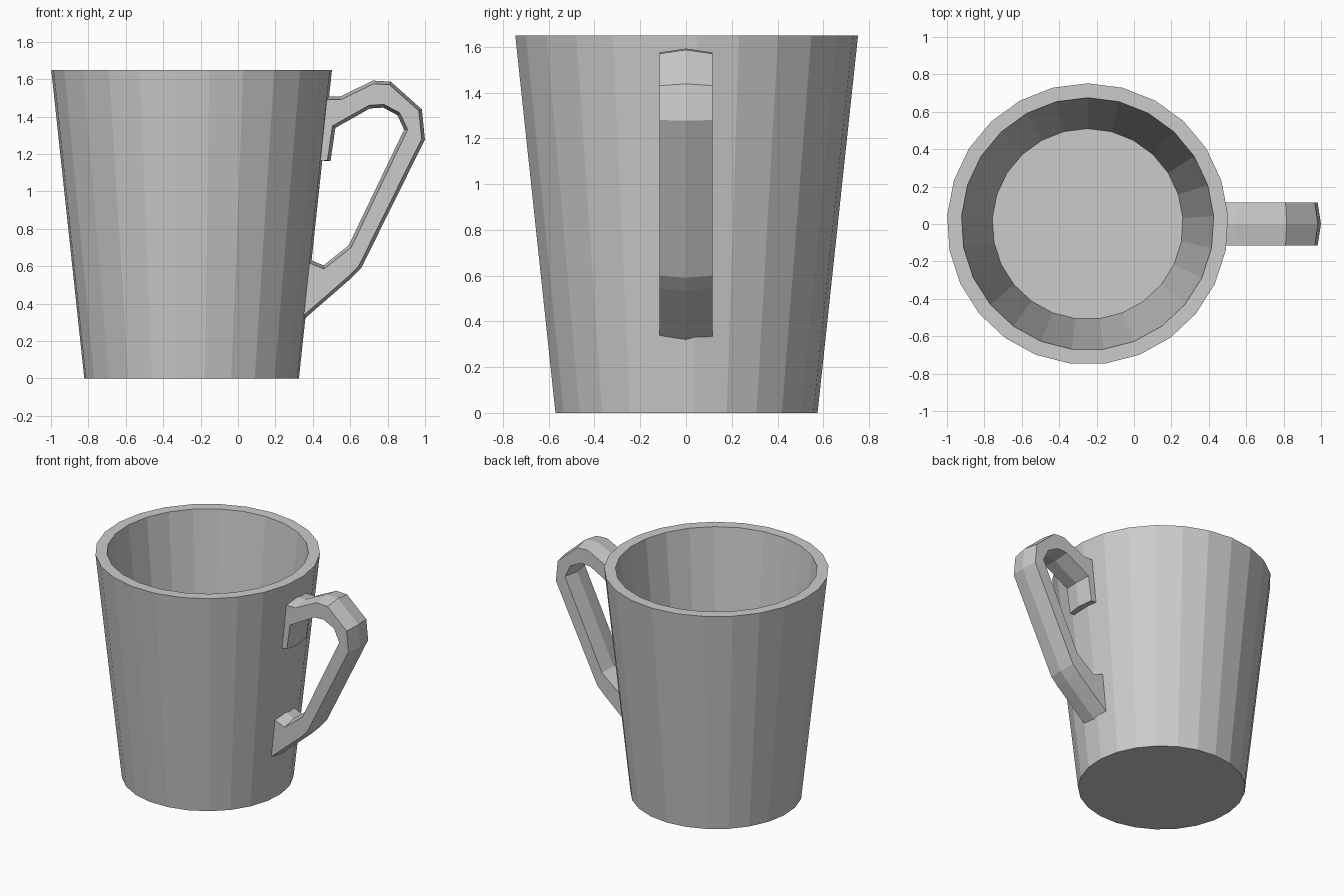
import bpy, bmesh
from math import radians, cos, sin, pi
from mathutils import Vector

default = bpy.data.objects.get("Cube")
if default:
    bpy.data.objects.remove(default)

GREY = (0.6, 0.6, 0.6, 1)
ceramic = bpy.data.materials.new("grey ceramic")
ceramic.use_nodes = True
ceramic.diffuse_color = GREY
ceramic.node_tree.nodes["Principled BSDF"].inputs["Base Color"].default_value = GREY


def finish(bm, name):
    """Turn a bmesh into a flat-shaded object."""
    bmesh.ops.recalc_face_normals(bm, faces=bm.faces)
    mesh = bpy.data.meshes.new(name)
    bm.to_mesh(mesh)
    bm.free()
    mesh.materials.append(ceramic)
    obj = bpy.data.objects.new(name, mesh)
    bpy.context.collection.objects.link(obj)
    return obj


def bridge(bm, a, b):
    """Join two closed loops of equal length with quads."""
    for i in range(len(a)):
        j = (i + 1) % len(a)
        bm.faces.new((a[i], a[j], b[j], b[i]))


# Cup: tapered wall with thickness, from base centre up and back down to the floor
SIDES = 25
CUP_X = -0.248
profile = [(0.575, 0), (0.752, 1.65), (0.675, 1.65), (0.51, 0.14)]
bm = bmesh.new()
rings = []
for radius, z in profile:
    angles = [pi / 2 + 2 * pi * i / SIDES for i in range(SIDES)]
    rings.append([bm.verts.new((CUP_X + radius * cos(a), radius * sin(a), z)) for a in angles])
for lower, upper in zip(rings, rings[1:]):
    bridge(bm, lower, upper)
bm.faces.new(rings[0])
bm.faces.new(rings[-1])
finish(bm, "cup")


# Handle: side outline, with a shallow ridge along the middle of its edges
HALF_WIDTH = 0.115
RIDGE = 0.017
outer = [(0.45, 1.49), (0.55, 1.49), (0.725, 1.575), (0.81, 1.57), (0.967, 1.43),
         (0.982, 1.28), (0.645, 0.6), (0.59, 0.545), (0.32, 0.31)]
inner = [(0.35, 0.63), (0.46, 0.585), (0.605, 0.7), (0.907, 1.33), (0.865, 1.42),
         (0.78, 1.465), (0.7, 1.46), (0.505, 1.35), (0.478, 1.165)]
tab_end = [(0.42, 1.165)]


def raised(path):
    """Offset an open path to its left by the ridge height."""
    pts = [Vector(p) for p in path]
    normals = []
    for a, b in zip(pts, pts[1:]):
        d = (b - a).normalized()
        normals.append(Vector((-d.y, d.x)))
    result = []
    for i, p in enumerate(pts):
        before, after = normals[max(i - 1, 0)], normals[min(i, len(normals) - 1)]
        mid = (before + after).normalized()
        result.append(p + mid * RIDGE / mid.dot(after))
    return result


bm = bmesh.new()
edge = outer + inner + tab_end
ridge = raised(outer) + raised(inner) + tab_end
loops = [[bm.verts.new((x, y, z)) for x, z in outline]
         for outline, y in ((edge, -HALF_WIDTH), (ridge, 0), (edge, HALF_WIDTH))]
bridge(bm, loops[0], loops[1])
bridge(bm, loops[1], loops[2])
bm.faces.new(loops[0])
bm.faces.new(loops[2])
finish(bm, "handle")
